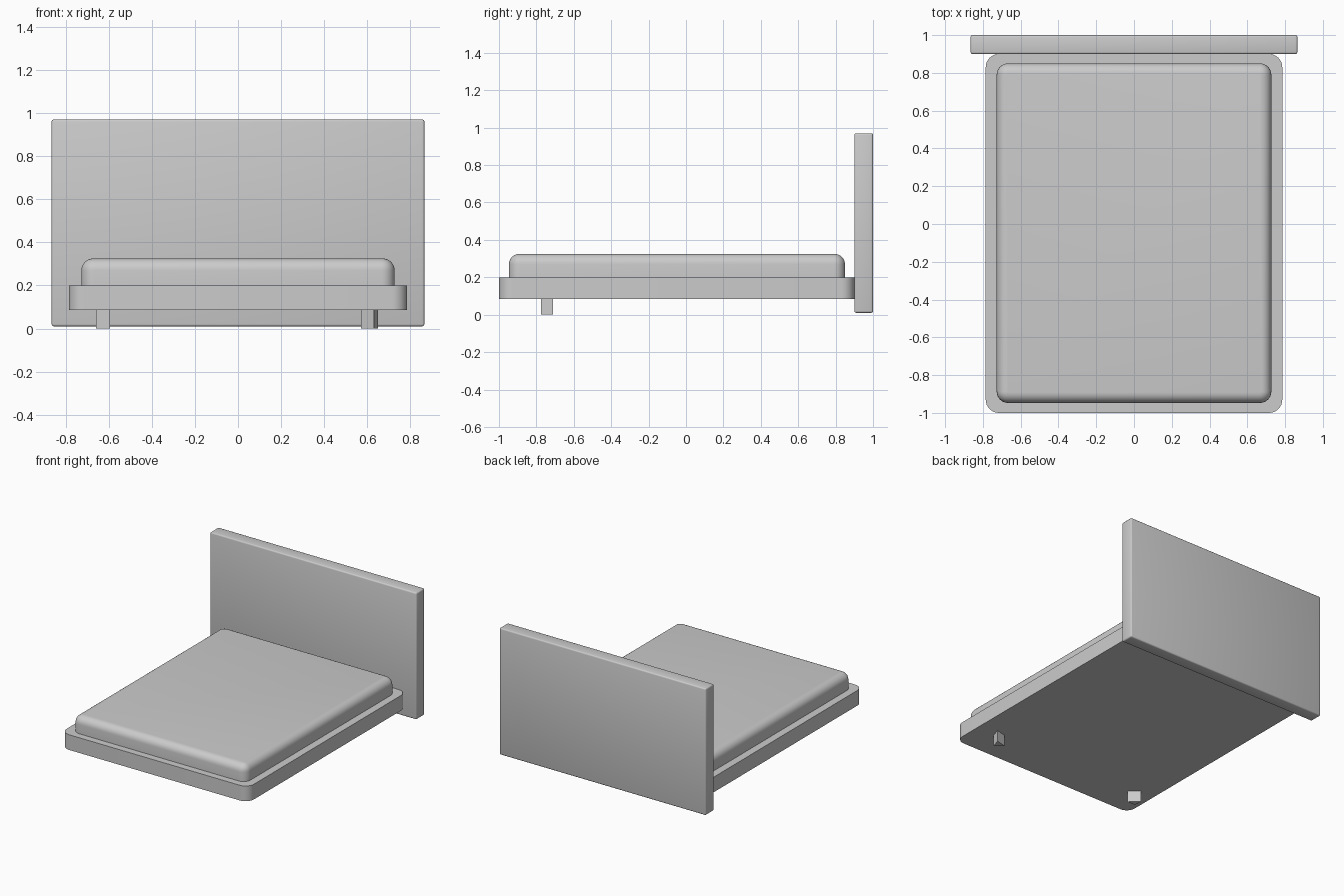
import bpy, bmesh, math

if "Cube" in bpy.data.objects:
    bpy.data.objects.remove(bpy.data.objects["Cube"])


def finish(name, bm):
    bmesh.ops.recalc_face_normals(bm, faces=bm.faces)
    mesh = bpy.data.meshes.new(name)
    bm.to_mesh(mesh)
    bm.free()
    obj = bpy.data.objects.new(name, mesh)
    bpy.context.collection.objects.link(obj)
    bpy.context.view_layer.objects.active = obj
    obj.select_set(True)
    bpy.ops.object.shade_smooth_by_angle(angle=math.radians(35))
    obj.select_set(False)
    return obj


def block(x, y, z):
    """Box from (min, max) ranges."""
    bm = bmesh.new()
    bmesh.ops.create_cube(bm, size=1)
    for v in bm.verts:
        v.co = [r[0] if c < 0 else r[1] for c, r in zip(v.co, (x, y, z))]
    return bm


def round_edges(bm, test, radius, segments):
    edges = [e for e in bm.edges if test(*(v.co for v in e.verts))]
    bmesh.ops.bevel(bm, geom=edges, offset=radius, offset_type='OFFSET',
                    segments=segments, profile=0.5, affect='EDGES')


def upright(a, b):
    return abs(a.z - b.z) > 0.05


def prism(name, points, z0, z1):
    bm = bmesh.new()
    face = bm.faces.new([bm.verts.new((x, y, z0)) for x, y in points])
    top = bmesh.ops.extrude_face_region(bm, geom=[face], use_keep_orig=True)
    for v in top["geom"]:
        if isinstance(v, bmesh.types.BMVert):
            v.co.z = z1
    return finish(name, bm)


# Headboard: tall slab with slightly softened edges
bm = block((-0.865, 0.865), (0.9, 1.0), (0.01, 0.97))
round_edges(bm, lambda a, b: True, 0.01, 3)
finish("headboard", bm)

# Bed base with rounded upright corners
bm = block((-0.785, 0.785), (-1.0, 0.9), (0.085, 0.2))
round_edges(bm, upright, 0.07, 8)
finish("bed_base", bm)

# Mattress: rounded corners, then a soft top rim
bm = block((-0.727, 0.727), (-0.947, 0.85), (0.2, 0.325))
round_edges(bm, upright, 0.06, 8)
round_edges(bm, lambda a, b: a.z > 0.32 and b.z > 0.32, 0.055, 6)
finish("mattress", bm)

# Two small wedge feet under the front end
prism("left_foot", [(-0.66, -0.775), (-0.593, -0.775), (-0.66, -0.71)], 0, 0.085)
prism("right_foot", [(0.57, -0.73), (0.63, -0.775), (0.649, -0.71)], 0, 0.085)
